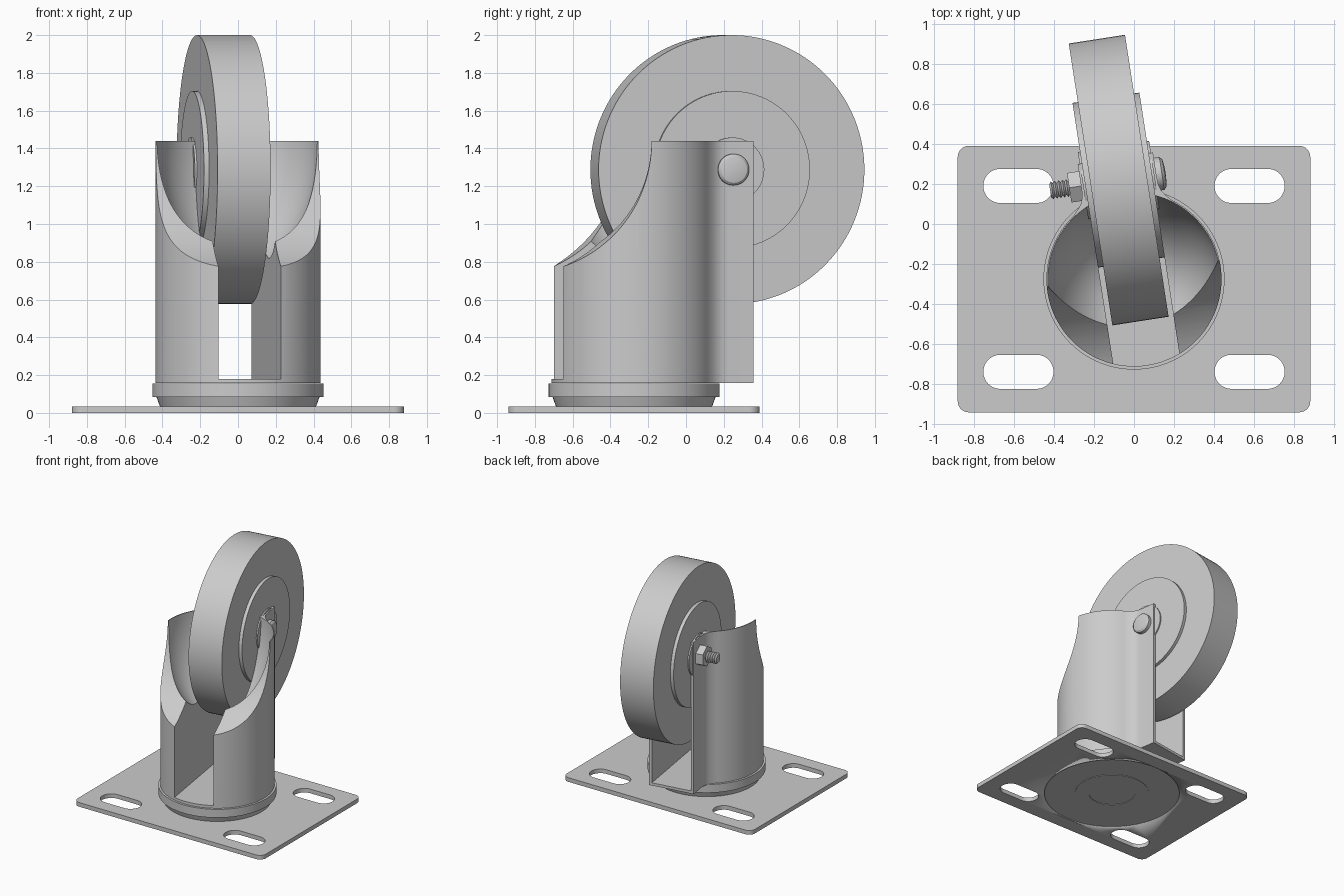
import bpy, bmesh, math
from mathutils import Matrix

if "Cube" in bpy.data.objects:
    bpy.data.objects.remove(bpy.data.objects["Cube"])

T = Matrix.Translation
SWIVEL = T((0, -0.275, 0)) @ Matrix.Rotation(math.radians(8.8), 4, 'Z')   # fork frame
AXLE = SWIVEL @ T((0, 0.5, 1.288)) @ Matrix.Rotation(math.pi / 2, 4, 'Y')  # z runs along axle
BASE = T((0, -0.275, 0))


def activate(ob):
    bpy.ops.object.select_all(action='DESELECT')
    ob.select_set(True)
    bpy.context.view_layer.objects.active = ob


def finish(name, bm, mat, smooth=True):
    bmesh.ops.remove_doubles(bm, verts=bm.verts, dist=1e-5)
    bm.transform(mat)
    bmesh.ops.recalc_face_normals(bm, faces=bm.faces)
    me = bpy.data.meshes.new(name)
    bm.to_mesh(me)
    bm.free()
    ob = bpy.data.objects.new(name, me)
    bpy.context.collection.objects.link(ob)
    if smooth:
        activate(ob)
        bpy.ops.object.shade_smooth_by_angle(angle=math.radians(30))
    return ob


def lathe(name, profile, mat, n=96, smooth=True):
    """Revolve (radius, height) points about z."""
    bm = bmesh.new()
    rings = [[bm.verts.new((r * math.cos(2 * math.pi * i / n), r * math.sin(2 * math.pi * i / n), z))
              for i in range(n)] for r, z in profile]
    for a, b in zip(rings, rings[1:]):
        for i in range(n):
            j = (i + 1) % n
            bm.faces.new((a[i], a[j], b[j], b[i]))
    return finish(name, bm, mat, smooth)


def disc(name, r, z0, z1, mat, n=96, smooth=True):
    return lathe(name, [(0, z0), (r, z0), (r, z1), (0, z1)], mat, n, smooth)


def box(name, lo, hi, mat):
    bm = bmesh.new()
    bmesh.ops.create_cube(bm, size=1)
    size = [h - l for l, h in zip(lo, hi)]
    mid = [(h + l) / 2 for l, h in zip(lo, hi)]
    return finish(name, bm, mat @ T(mid) @ Matrix.Diagonal((*size, 1)), False)


def cut(ob, cutter):
    mod = ob.modifiers.new("cut", 'BOOLEAN')
    mod.operation, mod.solver, mod.object = 'DIFFERENCE', 'EXACT', cutter
    activate(ob)
    bpy.ops.object.modifier_apply(modifier=mod.name)
    bpy.data.objects.remove(cutter)


def rounded(cx, cy, w, h, r, n=12):
    pts = []
    for k, (sx, sy) in enumerate(((1, 1), (-1, 1), (-1, -1), (1, -1))):
        for i in range(n + 1):
            a = math.pi / 2 * (k + i / n)
            pts.append((cx + sx * (w / 2 - r) + r * math.cos(a),
                        cy + sy * (h / 2 - r) + r * math.sin(a)))
    return pts


# mounting plate with four slots
cu = bpy.data.curves.new("mounting_plate", 'CURVE')
cu.dimensions, cu.fill_mode, cu.extrude = '2D', 'BOTH', 0.0175
outlines = [rounded(0, -0.275, 1.76, 1.33, 0.055)]
outlines += [rounded(x, y, 0.35, 0.17, 0.0845) for x in (-0.577, 0.577) for y in (0.19, -0.738)]
for pts in outlines:
    sp = cu.splines.new('POLY')
    sp.points.add(len(pts) - 1)
    for p, (x, y) in zip(sp.points, pts):
        p.co = (x, y, 0, 1)
    sp.use_cyclic_u = True
tmp = bpy.data.objects.new("plate_curve", cu)
bpy.context.collection.objects.link(tmp)
bpy.context.view_layer.update()
me = bpy.data.meshes.new_from_object(tmp.evaluated_get(bpy.context.evaluated_depsgraph_get()))
bm = bmesh.new()
bm.from_mesh(me)
bpy.data.objects.remove(tmp)
plate = finish("mounting_plate", bm, T((0, 0, 0.0175)))
cut(plate, disc("plate_recess", 0.54, -0.02, 0.006, BASE))

# underside ring and swivel bearing
lathe("underside_ring", [(0.185, 0.01), (0.185, 0.002), (0.294, 0.002), (0.294, 0.01), (0.185, 0.01)], BASE)
lathe("swivel_bearing", [(0, 0.03), (0.412, 0.03), (0.432, 0.085), (0.452, 0.085),
                         (0.452, 0.155), (0, 0.155)], BASE)

# fork: round body flaring into flat rear flanges
R = 0.437
half = [(0.19, 0.61), (0.19, 0.48), (0.193, 0.445), (0.203, 0.415), (0.22, 0.39)]
a0 = math.atan2(0.36, 0.248)
arc = [(R * math.cos(a0 - (a0 + math.pi / 2) * i / 48), R * math.sin(a0 - (a0 + math.pi / 2) * i / 48))
       for i in range(49)]
right = half + arc
outline = right + [(-x, y) for x, y in reversed(right[:-1])]
bm = bmesh.new()
face = bm.faces.new([bm.verts.new((x, y, 0.157)) for x, y in outline])
ext = bmesh.ops.extrude_face_region(bm, geom=[face])
bmesh.ops.translate(bm, verts=[v for v in ext["geom"] if isinstance(v, bmesh.types.BMVert)],
                    vec=(0, 0, 1.44 - 0.157))
fork = finish("fork", bm, SWIVEL)

# bowl hollow, curved front opening, then wheel slot
bowl = [(0.43 * math.sin(math.pi / 2 * i / 24), 1.445 - 0.68 * math.cos(math.pi / 2 * i / 24)) for i in range(25)]
cut(fork, lathe("bowl_cutter", bowl + [(0.43, 1.6), (0, 1.6)], SWIVEL))
cut(fork, disc("front_cutter", 0.727, -1, 1,
               SWIVEL @ T((0, -0.70, 1.44)) @ Matrix.Rotation(math.pi / 2, 4, 'Y'), 128))
cut(fork, box("slot_cutter", (-0.167, -1, 0.18), (0.167, 1, 2), SWIVEL))
activate(fork)
bpy.ops.object.shade_smooth_by_angle(angle=math.radians(30))

# wheel, hub and spacer
disc("wheel_tread", 0.712, -0.142, 0.142, AXLE, 128)
disc("wheel_hub", 0.416, -0.169, 0.169, AXLE)
disc("axle_spacer", 0.17, -0.18, 0.18, AXLE, 64)

# axle bolt with domed head and threaded end
thread = []
for i in range(5):
    z = -0.25 - i * 0.019
    thread += [(0.033, z), (0.045, z - 0.0095)]
lathe("axle_bolt", [(0, 0.237), (0.045, 0.235), (0.07, 0.23), (0.083, 0.218), (0.083, 0.185),
                    (0.04, 0.185), (0.04, -0.245)] + thread + [(0.033, -0.346), (0, -0.346)], AXLE, 48)
disc("axle_nut", 0.086, -0.25, -0.188, AXLE, 6, False)
